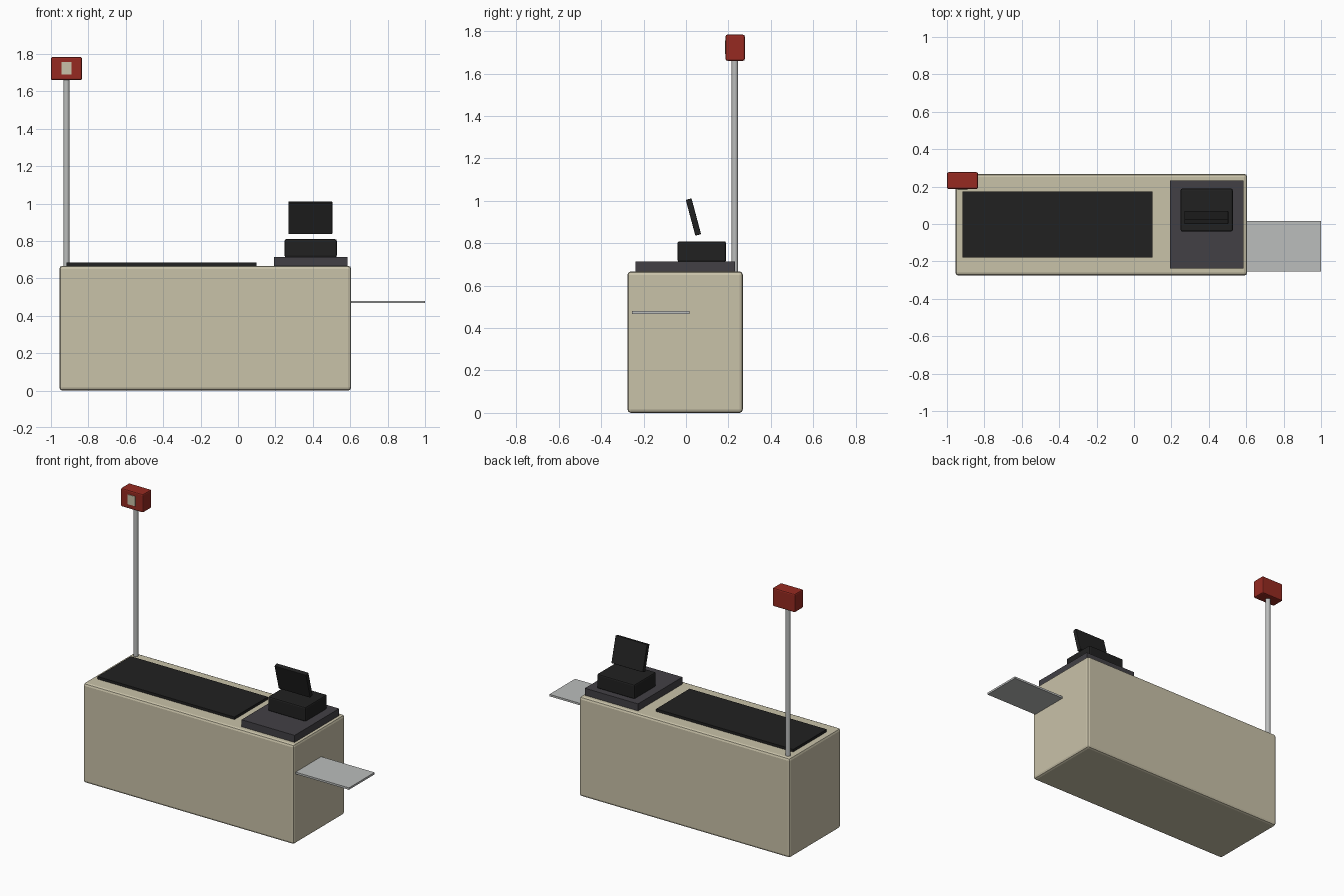
import bpy, math
from mathutils import Matrix

if "Cube" in bpy.data.objects:
    bpy.data.objects.remove(bpy.data.objects["Cube"])


def srgb(*rgb):
    lin = [((c / 255 + 0.055) / 1.055) ** 2.4 for c in rgb]
    return (*lin, 1.0)


def material(name, *rgb):
    m = bpy.data.materials.new(name)
    m.diffuse_color = srgb(*rgb)
    m.use_nodes = True
    m.node_tree.nodes["Principled BSDF"].inputs["Base Color"].default_value = m.diffuse_color
    return m


beige = material("beige", 201, 194, 169)
black = material("black", 33, 33, 33)
charcoal = material("charcoal", 66, 64, 69)
steel = material("steel grey", 187, 189, 188)
red = material("red", 150, 42, 33)


def box(name, x, y, z, mat, bevel=0.0, tilt=0.0):
    """Box from min/max ranges, optionally bevelled and tilted about x."""
    bpy.ops.mesh.primitive_cube_add(size=1)
    ob = bpy.context.object
    ob.name = name
    size = [r[1] - r[0] for r in (x, y, z)]
    ob.data.transform(Matrix.Diagonal((*size, 1)))
    ob.location = [(r[0] + r[1]) / 2 for r in (x, y, z)]
    ob.rotation_euler.x = tilt
    ob.data.materials.append(mat)
    if bevel:
        mod = ob.modifiers.new("bevel", 'BEVEL')
        mod.width = bevel
        mod.segments = 2
    return ob


# Counter body
box("counter_body", (-0.955, 0.605), (-0.276, 0.268), (0, 0.667), beige, 0.016)

# Conveyor belt on top
box("conveyor_belt", (-0.916, 0.099), (-0.179, 0.175), (0.66, 0.684), black)

# Register stand, register and floating tilted screen
box("register_stand", (0.193, 0.586), (-0.238, 0.232), (0.66, 0.714), charcoal)
box("register", (0.249, 0.528), (-0.04, 0.189), (0.712, 0.809), black, 0.009)
box("screen", (0.27, 0.504), (0.021, 0.049), (0.836, 1.011), black, 0.003,
    math.radians(15))

# Bagging shelf at the end
box("bagging_shelf", (0.59, 1.0), (-0.255, 0.016), (0.467, 0.48), steel)

# Lamp pole
bpy.ops.mesh.primitive_cylinder_add(vertices=16, radius=0.016, depth=1.06,
                                    location=(-0.917, 0.23, 1.17))
pole = bpy.context.object
pole.name = "lamp_pole"
pole.data.materials.append(steel)
bpy.ops.object.shade_smooth_by_angle(angle=math.radians(40))

# Lane lamp with a pale front plate
box("lane_lamp", (-1.0, -0.834), (0.187, 0.277), (1.66, 1.783), red, 0.008)
box("lamp_plate", (-0.945, -0.89), (0.183, 0.19), (1.691, 1.756), beige)
